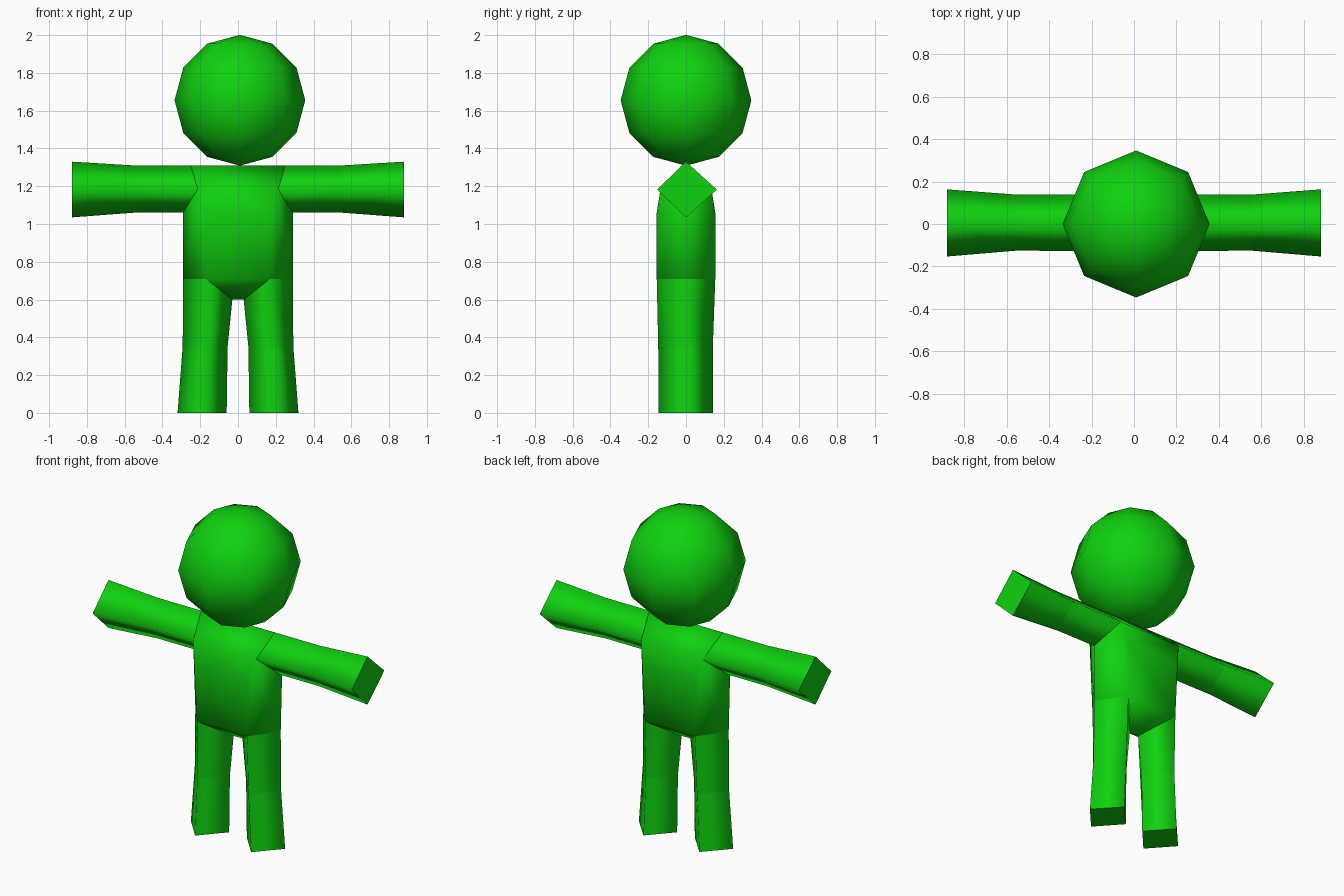
import bpy, bmesh

if "Cube" in bpy.data.objects:
    bpy.data.objects.remove(bpy.data.objects["Cube"])

green = bpy.data.materials.new("bright green")
green.diffuse_color = (0.005, 0.64, 0.005, 1)
green.use_nodes = True
green.node_tree.nodes["Principled BSDF"].inputs["Base Color"].default_value = green.diffuse_color


def finish(name, bm):
    bmesh.ops.recalc_face_normals(bm, faces=bm.faces[:])
    mesh = bpy.data.meshes.new(name)
    bm.to_mesh(mesh)
    bm.free()
    mesh.materials.append(green)
    bpy.context.collection.objects.link(bpy.data.objects.new(name, mesh))


def limb(name, rings, side):
    """Loft four-sided rings, mirrored by side; sides smooth, end caps flat."""
    bm = bmesh.new()
    loops = [[bm.verts.new((side * x, y, z)) for x, y, z in r] for r in rings]
    for a, b in zip(loops, loops[1:]):
        for i in range(4):
            j = (i + 1) % 4
            bm.faces.new((a[i], a[j], b[j], b[i])).smooth = True
    bm.faces.new(loops[0])
    bm.faces.new(loops[-1])
    finish(name, bm)


def leg_ring(inner, outer, front, back, z):
    mid = (inner + outer) / 2
    return [(outer, 0, z), (mid, back, z), (inner, 0, z), (mid, front, z)]


def arm_ring(x, front, back, low, high):
    mid = (low + high) / 2
    return [(x, 0, high), (x, back, mid), (x, 0, low), (x, front, mid)]


# Head: eight-segment ball
bm = bmesh.new()
bmesh.ops.create_uvsphere(bm, u_segments=8, v_segments=6, radius=0.346)
bmesh.ops.translate(bm, verts=bm.verts[:], vec=(0.01, 0, 1.655))
for f in bm.faces:
    f.smooth = True
finish("head", bm)

# Torso: hull with a top ridge and a narrow crotch
bm = bmesh.new()
for s in (1, -1):
    for x, y, z in [(0.25, 0, 1.31), (0.29, 0, 1.06), (0.29, 0, 0.71), (0.03, 0, 0.6)]:
        bm.verts.new((s * x, y, z))
    for x, y, z in [(0.21, 0.135, 1.185), (0.17, 0.155, 1.06), (0.17, 0.155, 0.71)]:
        bm.verts.new((s * x, y, z))
        bm.verts.new((s * x, -y, z))
bmesh.ops.convex_hull(bm, input=bm.verts[:])
for f in bm.faces:
    f.smooth = True
finish("torso", bm)

for side, label in ((1, "right"), (-1, "left")):
    # Arms: diamond section, flaring toward the end
    shoulder = [(0.25, 0, 1.31), (0.21, 0.138, 1.185), (0.29, 0, 1.06), (0.21, -0.128, 1.185)]
    elbow = arm_ring(0.55, -0.125, 0.138, 1.06, 1.31)
    wrist = arm_ring(0.88, -0.153, 0.163, 1.035, 1.33)
    limb(label + "_upper_arm", [shoulder, elbow], side)
    limb(label + "_forearm", [elbow, wrist], side)
    # Legs: diamond section with a slanted hip
    hip = [(0.29, 0, 0.71), (0.17, 0.155, 0.71), (0.03, 0, 0.6), (0.17, -0.155, 0.71)]
    knee = leg_ring(0.055, 0.293, -0.147, 0.142, 0.35)
    foot = leg_ring(0.06, 0.32, -0.145, 0.142, 0)
    limb(label + "_thigh", [hip, knee], side)
    limb(label + "_shin", [knee, foot], side)
